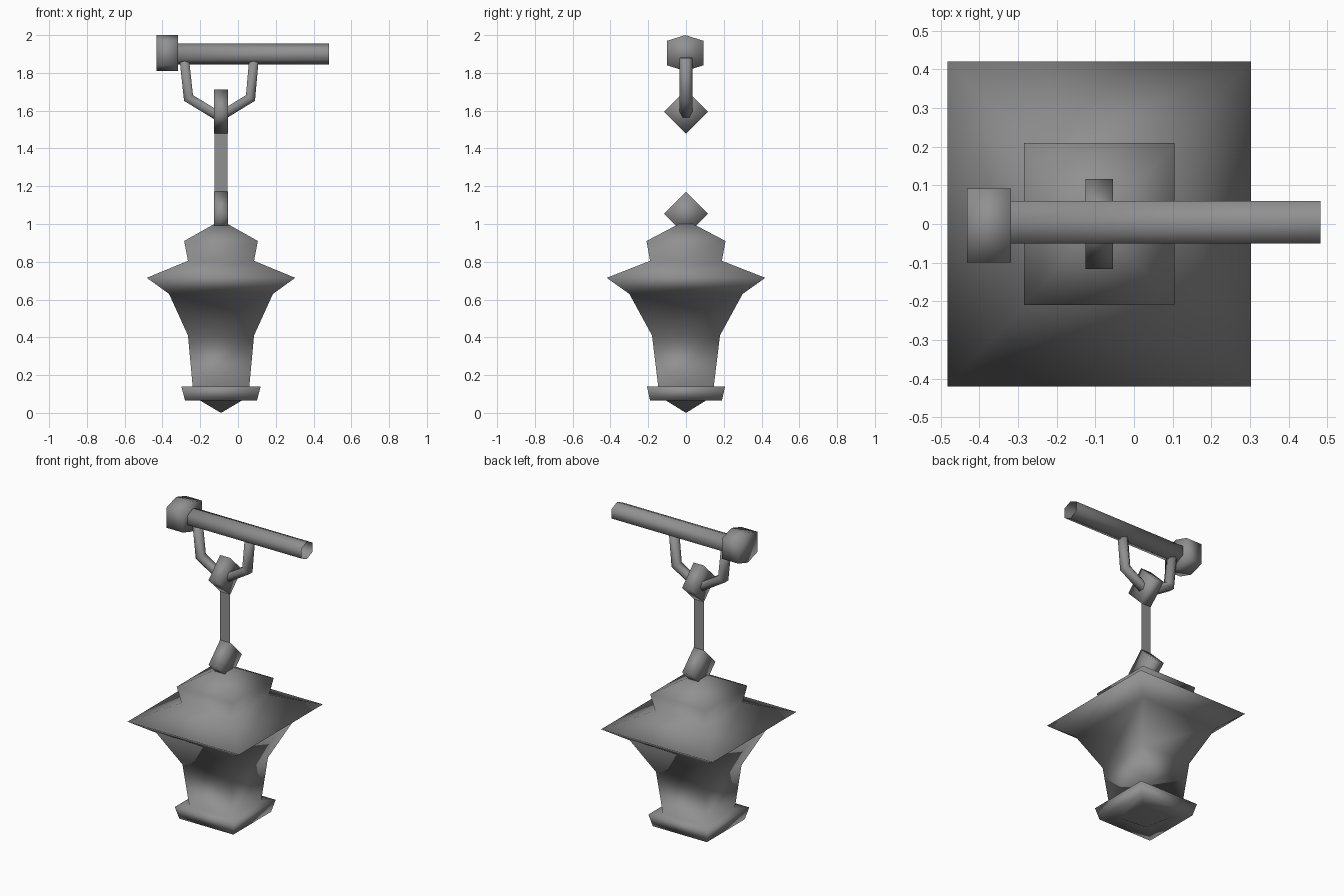
import bpy
import bmesh
from math import cos, sin, pi
from mathutils import Vector

cube = bpy.data.objects.get("Cube")
if cube:
    bpy.data.objects.remove(cube, do_unlink=True)

iron = bpy.data.materials.new("dark_grey_iron")
iron.use_nodes = True
grey = (0.28, 0.28, 0.28, 1)
iron.diffuse_color = grey
iron.node_tree.nodes["Principled BSDF"].inputs["Base Color"].default_value = grey

CX = -0.09  # hanging axis of the lantern


def loft(name, rings, end_cap=True):
    """Bridge a list of point rings; a one-point ring makes a tip."""
    bm = bmesh.new()
    loops = [[bm.verts.new(p) for p in ring] for ring in rings]
    for a, b in zip(loops, loops[1:]):
        n = max(len(a), len(b))
        for i in range(n):
            j = (i + 1) % n
            if len(a) == 1:
                bm.faces.new((a[0], b[j], b[i]))
            elif len(b) == 1:
                bm.faces.new((a[i], a[j], b[0]))
            else:
                bm.faces.new((a[i], a[j], b[j], b[i]))
    if len(loops[0]) > 2:
        bm.faces.new(loops[0][::-1])
    if end_cap and len(loops[-1]) > 2:
        bm.faces.new(loops[-1])
    bmesh.ops.recalc_face_normals(bm, faces=bm.faces)
    for f in bm.faces:
        f.smooth = True
    mesh = bpy.data.meshes.new(name)
    bm.to_mesh(mesh)
    bm.free()
    mesh.materials.append(iron)
    obj = bpy.data.objects.new(name, mesh)
    bpy.context.collection.objects.link(obj)


def square_ring(hx, hy, z):
    return [(CX + sx * hx, sy * hy, z)
            for sx, sy in ((-1, -1), (1, -1), (1, 1), (-1, 1))]


# Lantern: one square lathe from bottom tip to roof peak
profile = [(0.11, 0.105, 0.065), (0.19, 0.19, 0.065), (0.21, 0.207, 0.14),
           (0.15, 0.147, 0.14), (0.175, 0.18, 0.41), (0.275, 0.3, 0.63),
           (0.393, 0.42, 0.715), (0.175, 0.19, 0.805), (0.195, 0.209, 0.91)]
loft("lantern_body", [[(CX, 0, 0)]] + [square_ring(*p) for p in profile]
     + [[(CX, 0, 1.02)]])


# Diamond links above and below the hanger strap
def diamond(x, z, r):
    return [(x, r * cos(i * pi / 2), z + r * sin(i * pi / 2)) for i in range(4)]


for name, z in (("lower_link", 1.055), ("upper_link", 1.595)):
    loft(name, [diamond(CX + s * 0.036, z, 0.116) for s in (-1, 1)])

# Flat hanger strap: a single upright sheet
loft("hanger_strap", [[(CX + s * 0.035, 0, z) for s, z in
                       ((-1, 1.1), (1, 1.1), (1, 1.55), (-1, 1.55))]], end_cap=False)

# Bent bracket: six-sided tube following a U-shaped path
path = [Vector((x, 0, z)) for x, z in
        ((-0.285, 1.88), (-0.262, 1.667), (-0.098, 1.567), (0.066, 1.667), (0.085, 1.88))]
rings = []
for i, p in enumerate(path):
    d_in = (p - path[max(i - 1, 0)]).normalized()
    d_out = (path[min(i + 1, len(path) - 1)] - p).normalized()
    t = (d_in + d_out).normalized()
    side = Vector((t.z, 0, -t.x))
    miter = 1 / max(t.dot(d_in), t.dot(d_out))
    rings.append([p + side * 0.029 * miter * sin(k * pi / 3)
                  + Vector((0, 0.034 * cos(k * pi / 3), 0)) for k in range(6)])
loft("bracket", rings)


# Wall rod with open outer end, and its hexagonal end knob
def hexagon(x, y, z, w, shoulder, h):
    corners = ((0, h), (w, shoulder), (w, -shoulder),
               (0, -h), (-w, -shoulder), (-w, shoulder))
    return [(x, y + a, z + b) for a, b in corners]


loft("rod", [hexagon(x, 0.004, 1.9, 0.055, 0.03, 0.055) for x in (-0.34, 0.482)],
     end_cap=False)
loft("end_knob", [hexagon(x, -0.004, 1.905, 0.096, 0.065, 0.095)
                  for x in (-0.432, -0.318)])
